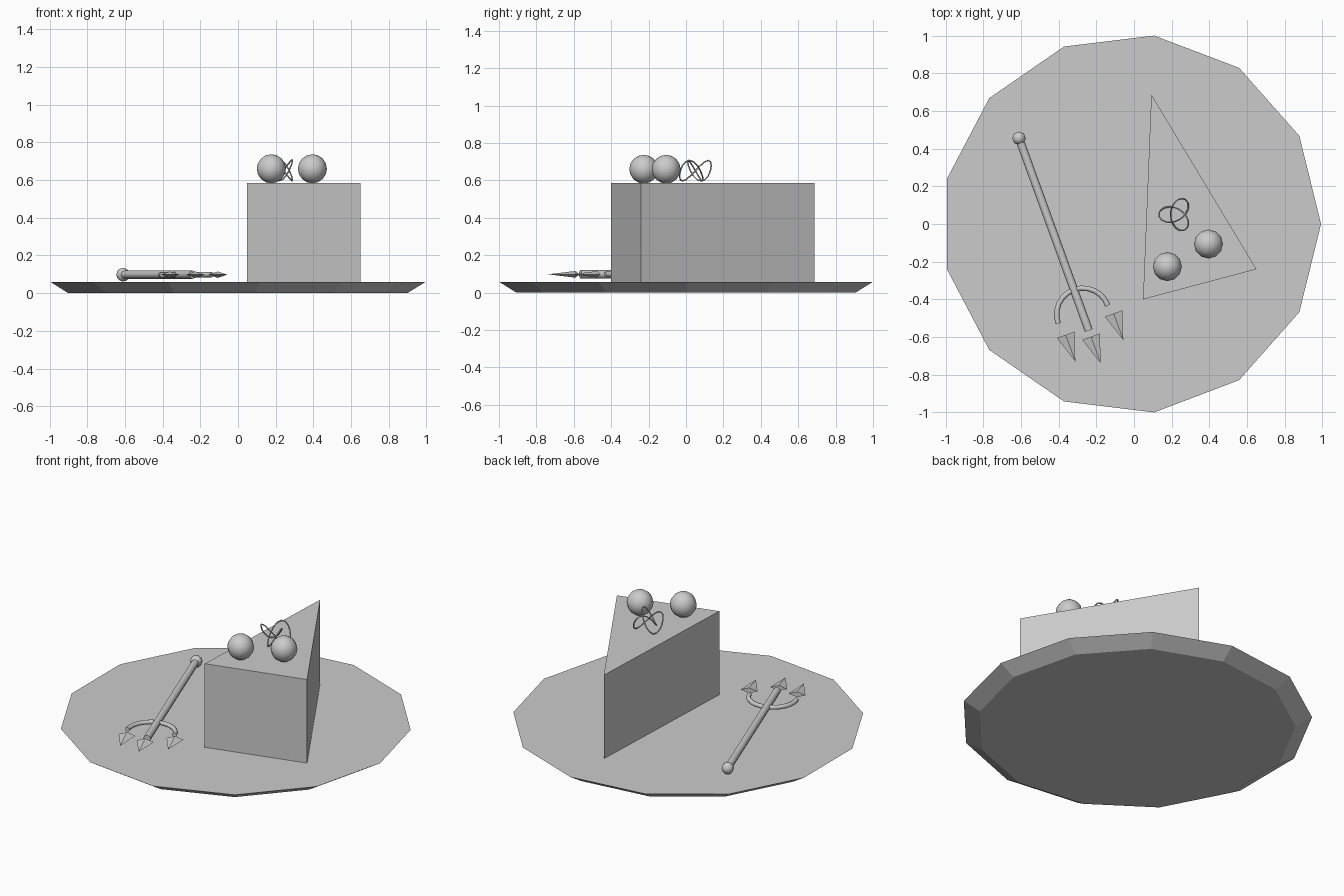
import bpy, math
from mathutils import Vector, Matrix

if "Cube" in bpy.data.objects:
    bpy.data.objects.remove(bpy.data.objects["Cube"])


def mesh_object(name, verts, faces):
    me = bpy.data.meshes.new(name)
    me.from_pydata(verts, [], faces)
    ob = bpy.data.objects.new(name, me)
    bpy.context.collection.objects.link(ob)
    return ob


def loft(name, rings):
    """Closed solid through equal-sized counter-clockwise rings, bottom to top."""
    n, last = len(rings[0]), (len(rings) - 1) * len(rings[0])
    faces = [tuple(reversed(range(n))), tuple(range(last, last + n))]
    for r in range(len(rings) - 1):
        for i in range(n):
            a, b = r * n + i, r * n + (i + 1) % n
            faces.append((a, b, b + n, a + n))
    return mesh_object(name, [v for ring in rings for v in ring], faces)


def tube(name, points, radius, cyclic=False, res=2):
    cu = bpy.data.curves.new(name, 'CURVE')
    cu.dimensions = '3D'
    cu.bevel_depth, cu.bevel_resolution = radius, res
    cu.use_fill_caps = not cyclic
    sp = cu.splines.new('POLY')
    sp.points.add(len(points) - 1)
    for p, co in zip(sp.points, points):
        p.co = (*co, 1)
    sp.use_cyclic_u = cyclic
    sp.use_smooth = True
    ob = bpy.data.objects.new(name, cu)
    bpy.context.collection.objects.link(ob)
    return ob


def ball(name, loc, r, seg, rings):
    bpy.ops.mesh.primitive_uv_sphere_add(segments=seg, ring_count=rings, radius=r, location=loc)
    ob = bpy.context.object
    ob.name = name
    bpy.ops.object.shade_smooth()


def circle(r, z, n=13, cx=-0.0145):
    return [(cx + r * math.cos(math.tau * i / n), r * math.sin(math.tau * i / n), z) for i in range(n)]


# Thirteen-sided plate with bevelled underside
loft("plate", [circle(0.913, 0), circle(1.007, 0.058)])

# Cake wedge
tri = [(0.048, -0.4), (0.65, -0.24), (0.092, 0.688)]
loft("cake_slice", [[(x, y, z) for x, y in tri] for z in (0.05, 0.585)])

# Berries
for i, (x, y) in enumerate([(0.177, -0.226), (0.395, -0.106)]):
    ball(f"berry_{i + 1}", (x, y, 0.66), 0.077, 12, 8)

# Icing swirl: three-lobed knot
knot = []
for i in range(36):
    t = math.tau * i / 36
    a, b = math.sin(t) + 2 * math.sin(2 * t), math.cos(t) - 2 * math.cos(2 * t)
    knot.append((0.225 + 0.031 * b, 0.05 - 0.031 * a, 0.652 - 0.055 * math.sin(3 * t)))
tube("icing_swirl", knot, 0.004, True, 1)

# Fork: local frame with d running toward the tines, p across
Z = 0.098
start = Vector((-0.61, 0.455, Z))
end = Vector((-0.24, -0.565, Z))
d = (end - start).normalized()
p = Vector((-d.y, d.x, 0))
tube("fork_handle", [start, end], 0.022)
ball("fork_knob", start, 0.036, 8, 6)

# Curved crossbar
mid = start + d * 0.995
bow = [mid + 0.14 * (math.cos(a) * p - math.sin(a) * d)
       for a in (math.pi * i / 12 for i in range(13))]
tube("fork_bow", bow, 0.014)

# Flattened pyramid tines
for name, base in (("left", mid - p * 0.123 + d * 0.07),
                   ("middle", mid + d * 0.125),
                   ("right", mid + p * 0.155 + d * 0.05)):
    up = Vector((0, 0, 0.017))
    verts = [base - p * 0.05, base + up, base + p * 0.05, base - up, base + d * 0.15]
    mesh_object(f"{name}_tine", verts,
                [(0, 1, 2, 3), (1, 0, 4), (2, 1, 4), (3, 2, 4), (0, 3, 4)])
